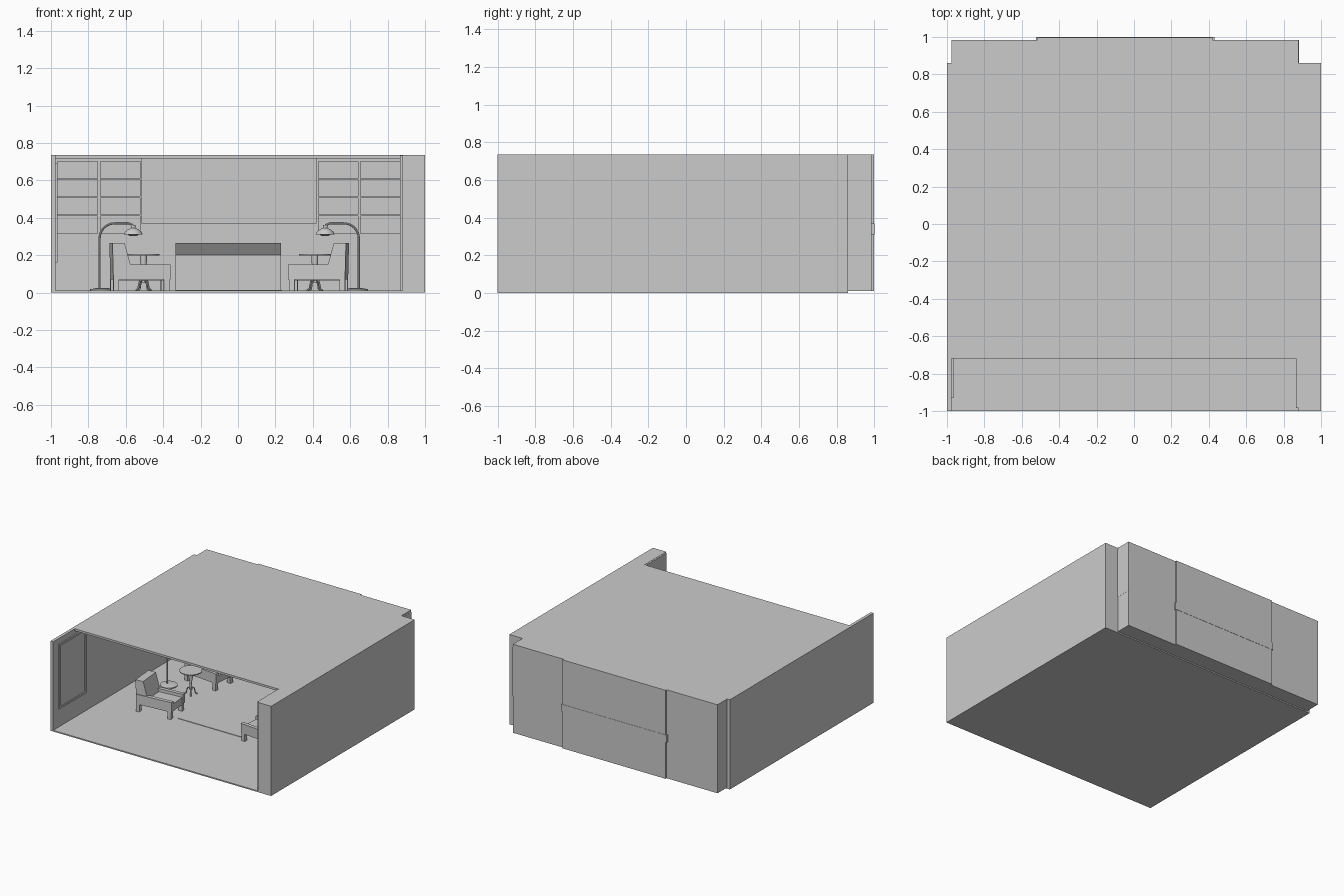
import bpy, bmesh, math
from mathutils import Matrix, Vector

if "Cube" in bpy.data.objects:
    bpy.data.objects.remove(bpy.data.objects["Cube"])

AXIS = -0.047  # furniture and shelving mirror about this x


def finish(name, bm, mirror=False, smooth=False):
    bmesh.ops.recalc_face_normals(bm, faces=bm.faces)
    me = bpy.data.meshes.new(name)
    if mirror:
        bmesh.ops.translate(bm, verts=bm.verts, vec=(-AXIS, 0, 0))
    bm.to_mesh(me)
    bm.free()
    ob = bpy.data.objects.new(name, me)
    bpy.context.collection.objects.link(ob)
    if mirror:
        ob.location.x = AXIS
        m = ob.modifiers.new("mirror", 'MIRROR')
        m.use_mirror_merge = False
    if smooth:
        bpy.context.view_layer.objects.active = ob
        ob.select_set(True)
        bpy.ops.object.shade_smooth_by_angle(angle=math.radians(40))
        ob.select_set(False)
    return ob


def add_box(bm, x0, x1, y0, y1, z0, z1):
    m = Matrix.Translation(((x0 + x1) / 2, (y0 + y1) / 2, (z0 + z1) / 2))
    m = m @ Matrix.Diagonal((x1 - x0, y1 - y0, z1 - z0, 1))
    bmesh.ops.create_cube(bm, size=1, matrix=m)


def box(name, *dims, mirror=False):
    bm = bmesh.new()
    add_box(bm, *dims)
    return finish(name, bm, mirror)


def add_prism(bm, pts, vec):
    f = bm.faces.new([bm.verts.new(p) for p in pts])
    r = bmesh.ops.extrude_face_region(bm, geom=[f], use_keep_orig=True)
    vs = [g for g in r["geom"] if isinstance(g, bmesh.types.BMVert)]
    bmesh.ops.translate(bm, verts=vs, vec=vec)


def add_lathe(bm, x, y, profile, n=24):
    rings = [[bm.verts.new((x + r * math.cos(2 * math.pi * i / n),
                            y + r * math.sin(2 * math.pi * i / n), z))
              for i in range(n)] for r, z in profile]
    for a, b in zip(rings, rings[1:]):
        for i in range(n):
            bm.faces.new((a[i], a[(i + 1) % n], b[(i + 1) % n], b[i]))
    bm.faces.new(rings[0])
    bm.faces.new(rings[-1])


def add_tube(bm, path, y, r, n=8):
    # tube along a path in the xz plane
    pts = [Vector((p[0], y, p[1])) for p in path]
    rings = []
    for i, p in enumerate(pts):
        t = (pts[min(i + 1, len(pts) - 1)] - pts[max(i - 1, 0)]).normalized()
        side = Vector((0, 1, 0))
        up = t.cross(side)
        rings.append([bm.verts.new(p + r * (math.cos(a) * side + math.sin(a) * up))
                      for a in (2 * math.pi * k / n for k in range(n))])
    for a, b in zip(rings, rings[1:]):
        for i in range(n):
            bm.faces.new((a[i], a[(i + 1) % n], b[(i + 1) % n], b[i]))
    bm.faces.new(rings[0])
    bm.faces.new(rings[-1])


# room shell
box("floor", -1, 1, -1, 0.86, 0, 0.01)
box("left_wall", -1, -0.975, -1, 0.86, 0.01, 0.735)
box("right_wall", 0.88, 1, -1, 0.86, 0.01, 0.735)
box("right_wall_lining", 0.867, 0.88, -0.985, 0.86, 0.01, 0.733)
box("ceiling", -0.975, 0.88, -0.72, 0.985, 0.718, 0.735)

# framed panel on the left wall
bm = bmesh.new()
for d in ((-0.93, -0.915, 0.16, 0.69), (-0.6, -0.585, 0.16, 0.69),
          (-0.915, -0.6, 0.16, 0.175), (-0.915, -0.6, 0.675, 0.69)):
    add_box(bm, -0.976, -0.965, *d)
finish("wall_frame", bm)
box("wall_frame_panel", -0.976, -0.972, -0.915, -0.6, 0.175, 0.675)

# back wall: flush lower part, recessed upper centre, ledge band
box("back_lower_wall", -0.975, 0.88, 0.86, 0.985, 0.01, 0.31)
box("back_baseboard", -0.975, 0.867, 0.853, 0.86, 0.01, 0.045)
box("back_centre_panel", -0.515, 0.42, 0.98, 0.998, 0.01, 0.735)
box("back_ledge", -0.525, 0.43, 0.86, 1.0, 0.31, 0.37)

# bookcases either side of the recess
bm = bmesh.new()
for x0, x1 in ((-0.975, -0.965), (-0.75, -0.735), (-0.525, -0.512)):
    add_box(bm, x0, x1, 0.86, 0.975, 0.31, 0.718)
for z in (0.31, 0.41, 0.506, 0.604):
    add_box(bm, -0.97, -0.515, 0.862, 0.975, z, z + 0.007)
add_box(bm, -0.975, -0.512, 0.86, 0.975, 0.7, 0.718)
finish("bookcase", bm, mirror=True)
box("bookcase_back", -0.975, -0.512, 0.975, 0.985, 0.31, 0.718, mirror=True)

# rug and counter with outward sloping upper front
box("rug", -0.335, 0.235, -0.3, 0.6, 0.01, 0.014)
bm = bmesh.new()
add_prism(bm, [(-0.335, y, z) for y, z in
               ((0.56, 0.01), (0.56, 0.2), (0.51, 0.265), (0.7, 0.265), (0.7, 0.01))],
          (0.565, 0, 0))
finish("counter", bm)

# armchairs facing the rug
for label, y in (("front", -0.26), ("rear", 0.37)):
    w = 0.1
    parts = {}
    bm = bmesh.new()
    for x in (-0.675, -0.405):
        for s in (-1, 1):
            a, b = sorted((s * w, s * (w - 0.03)))
            add_box(bm, x, x + 0.03, a, b, 0.01, 0.08)
    parts["chair_legs"] = bm
    bm = bmesh.new()
    add_box(bm, -0.65, -0.375, -w + 0.03, w - 0.03, 0.065, 0.125)
    parts["chair_seat"] = bm
    bm = bmesh.new()
    for s in (-1, 1):
        a, b = sorted((s * w, s * (w - 0.03)))
        add_box(bm, -0.675, -0.37, a, b, 0.07, 0.15)
    parts["chair_arms"] = bm
    bm = bmesh.new()
    add_prism(bm, [(x, -w + 0.005, z) for x, z in
                   ((-0.675, 0.07), (-0.68, 0.265), (-0.615, 0.265), (-0.575, 0.12), (-0.575, 0.07))],
              (0, 2 * w - 0.01, 0))
    parts["chair_back"] = bm
    turn = Matrix.Rotation(math.radians(5 if label == "front" else -5), 3, 'Z')
    for part, bm in parts.items():
        bmesh.ops.rotate(bm, verts=bm.verts, cent=(-0.525, 0, 0), matrix=turn)
        bmesh.ops.translate(bm, verts=bm.verts, vec=(0, y, 0))
        finish(label + "_" + part, bm, mirror=True)

# round side tables
tx, ty = -0.505, 0.11
bm = bmesh.new()
add_lathe(bm, tx, ty, [(0.085, 0.198), (0.085, 0.205)], 32)
add_lathe(bm, tx, ty, [(0.012, 0.05), (0.008, 0.1), (0.018, 0.165), (0.018, 0.198)], 12)
finish("side_table", bm, mirror=True, smooth=True)
bm = bmesh.new()
for k in range(4):
    foot = bmesh.new()
    add_tube(foot, [(0, 0.07), (0.025, 0.06), (0.035, 0.02), (0.05, 0.012)], 0, 0.005, 6)
    bmesh.ops.rotate(foot, verts=foot.verts, matrix=Matrix.Rotation(k * math.pi / 2 + 0.6, 3, 'Z'))
    bmesh.ops.translate(foot, verts=foot.verts, vec=(tx, ty, 0))
    me = bpy.data.meshes.new("foot_tmp")
    foot.to_mesh(me)
    foot.free()
    bm.from_mesh(me)
    bpy.data.meshes.remove(me)
finish("side_table_feet", bm, mirror=True, smooth=True)

# arc floor lamps
ly = 0.14
bm = bmesh.new()
add_lathe(bm, -0.725, ly, [(0.065, 0.01), (0.065, 0.018), (0.03, 0.024)])
finish("lamp_base", bm, mirror=True, smooth=True)
bm = bmesh.new()
arc = [(-0.66 - 0.08 * math.cos(a), 0.29 + 0.08 * math.sin(a))
       for a in (math.pi / 2 * k / 8 for k in range(9))]
add_tube(bm, [(-0.74, 0.015)] + arc + [(-0.585, 0.37), (-0.565, 0.362), (-0.56, 0.34)], ly, 0.006)
finish("lamp_pole", bm, mirror=True, smooth=True)
bm = bmesh.new()
add_lathe(bm, -0.56, ly, [(0.05, 0.31), (0.044, 0.325), (0.028, 0.338), (0.012, 0.345), (0.012, 0.36)])
add_lathe(bm, -0.56, ly, [(0.018, 0.302), (0.03, 0.31)])
finish("lamp_shade", bm, mirror=True, smooth=True)
